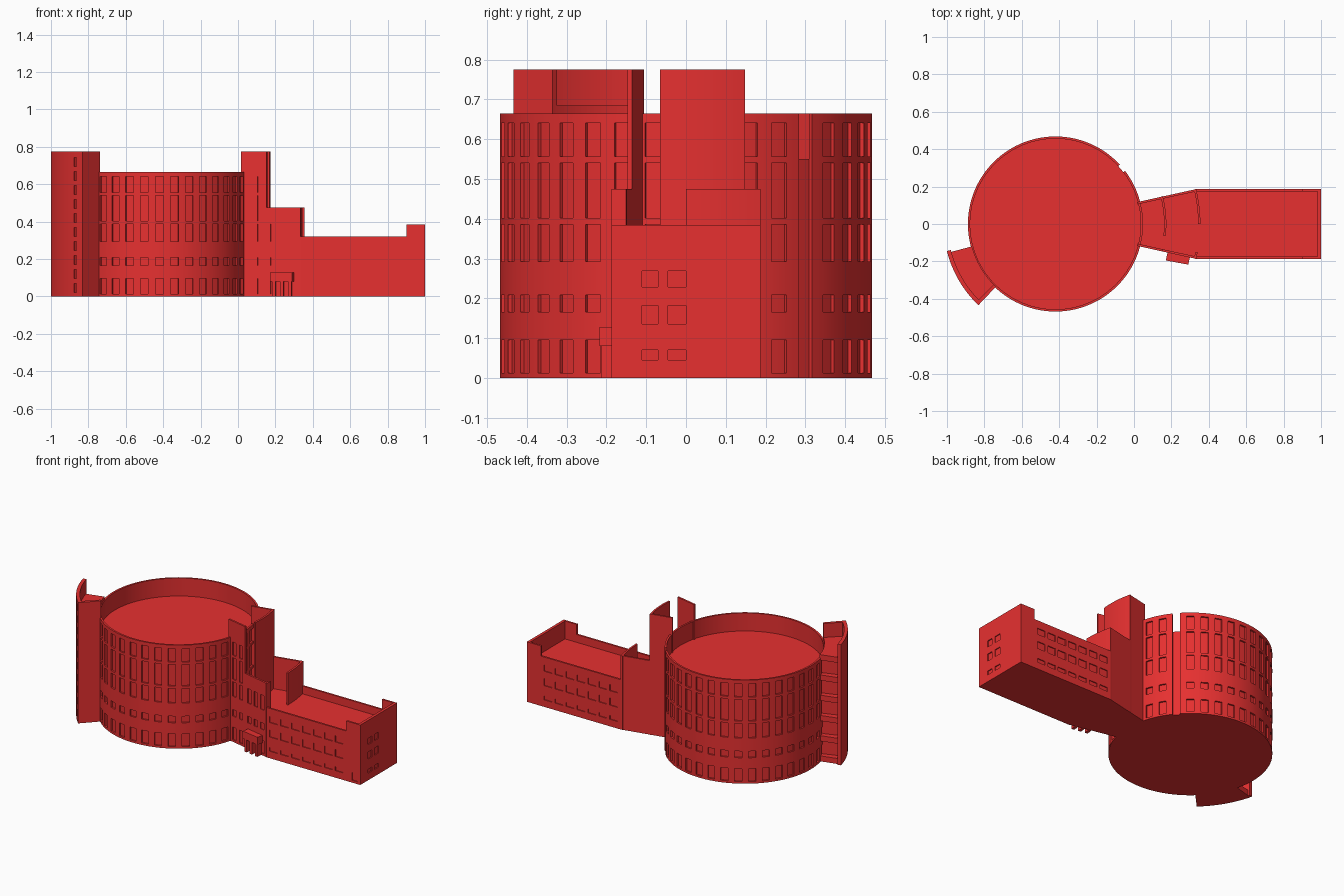
import bpy, bmesh, math
from math import radians, cos, sin

if "Cube" in bpy.data.objects:
    bpy.data.objects.remove(bpy.data.objects["Cube"])

CX = -0.42          # centre of the round drum
RED = bpy.data.materials.new("red")
RED.diffuse_color = (0.8, 0.03, 0.03, 1)
RED.use_nodes = True
RED.node_tree.nodes["Principled BSDF"].inputs["Base Color"].default_value = RED.diffuse_color


def finish(name, bm):
    bmesh.ops.remove_doubles(bm, verts=bm.verts, dist=1e-5)
    me = bpy.data.meshes.new(name)
    bm.to_mesh(me)
    bm.free()
    ob = bpy.data.objects.new(name, me)
    bpy.context.collection.objects.link(ob)
    me.materials.append(RED)
    bpy.ops.object.select_all(action='DESELECT')
    ob.select_set(True)
    bpy.context.view_layer.objects.active = ob
    bpy.ops.object.shade_smooth_by_angle(angle=radians(25))
    return ob


def arc(r):
    return lambda u, d: (CX + (r - d) * cos(radians(u)), (r - d) * sin(radians(u)))


def line(a, b):
    dx, dy = b[0] - a[0], b[1] - a[1]
    n = math.hypot(dx, dy)
    return lambda u, d: (a[0] + dx * u - dy / n * d, a[1] + dy * u + dx / n * d)


def wall(name, f, us, z0, z1, t, cols=(), rows=(), d=0.006, special=None, ring=False):
    """Thick wall along path f(u, depth) with recessed windows at cols x rows."""
    us = sorted(set(us) | {x for c in cols for x in c})
    zs = sorted({z0, z1} | {z for r in rows for z in r if z0 < z < z1})
    inside = lambda v, spans: any(a < v < b for a, b in spans)

    def depth(i, j):
        u, z = (us[i] + us[i + 1]) / 2, (zs[j] + zs[j + 1]) / 2
        s = special(u, z) if special else None
        if s is not None:
            return s
        return d if inside(u, cols) and inside(z, rows) else 0

    nu, nz = len(us) - 1, len(zs) - 1
    D = [[depth(i, j) for j in range(nz)] for i in range(nu)]
    bm = bmesh.new()

    def quad(*pts):
        bm.faces.new([bm.verts.new((*f(u, dd), z)) for u, dd, z in pts])

    for i in range(nu):
        a, b = us[i], us[i + 1]
        for j in range(nz):
            lo, hi, p = zs[j], zs[j + 1], D[i][j]
            if p < t:
                quad((a, p, lo), (b, p, lo), (b, p, hi), (a, p, hi))
                quad((b, t, lo), (a, t, lo), (a, t, hi), (b, t, hi))
            if i + 1 < nu and D[i + 1][j] != p:
                q = D[i + 1][j]
                quad((b, p, lo), (b, q, lo), (b, q, hi), (b, p, hi))
            if j + 1 < nz and D[i][j + 1] != p:
                q = D[i][j + 1]
                quad((a, p, hi), (b, p, hi), (b, q, hi), (a, q, hi))
            if not ring and i == 0:
                quad((a, t, lo), (a, p, lo), (a, p, hi), (a, t, hi))
            if not ring and i == nu - 1:
                quad((b, p, lo), (b, t, lo), (b, t, hi), (b, p, hi))
        p, q = D[i][-1], D[i][0]
        if p < t:
            quad((a, p, z1), (b, p, z1), (b, t, z1), (a, t, z1))
        if q < t:
            quad((a, t, z0), (b, t, z0), (b, q, z0), (a, q, z0))
    return finish(name, bm)


def prism(name, pts, z0, z1):
    bm = bmesh.new()
    lo = [bm.verts.new((x, y, z0)) for x, y in pts]
    hi = [bm.verts.new((x, y, z1)) for x, y in pts]
    bm.faces.new(lo[::-1])
    bm.faces.new(hi)
    n = len(pts)
    for i in range(n):
        k = (i + 1) % n
        bm.faces.new((lo[i], lo[k], hi[k], hi[i]))
    return finish(name, bm)


def steps(a, b, n):
    return [a + (b - a) * i / n for i in range(n + 1)]


# Round drum: windowed wall, one full-height slit, sunken roof
ROOF = 0.55
ROWS = [(0.013, 0.095), (0.166, 0.208), (0.293, 0.386), (0.402, 0.54), (0.556, 0.641)]
cols = [(k * 10 - 2.65, k * 10 + 2.65) for k in range(36)]


def slit(u, z):
    if abs(u - 40) < 2.65:
        return 0.012 if z > ROOF else 0.0115
    return None


wall("drum_wall", arc(0.468), [k * 5 - 5 for k in range(73)], 0, 0.665, 0.012,
     cols, ROWS + [(ROOF, 0.556)], 0.01,
     lambda u, z: slit(u, z) if slit(u, z) is not None else (0 if ROOF < z < 0.556 else None), True)
prism("drum_roof", [arc(0.4565)(u, 0) for u in range(0, 360, 5)], 0, ROOF)

# Curved stair tower on the far left
TA, TB = 194, 226.5
wall("stair_outer_wall", arc(0.598), steps(TA, TB, 12), 0, 0.775, 0.022,
     [(220, 222.2)], [(0.02 + 0.075 * i, 0.068 + 0.075 * i) for i in range(10)], 0.008)
wall("stair_end_wall", arc(0.58), steps(TB - 2, TB, 1), 0, 0.775, 0.118)
wall("stair_core", arc(0.58), steps(199, TB - 1, 10), 0, 0.685, 0.118)
for i in range(6):
    wall(f"stair_landing_{i}", arc(0.58), steps(195, 200, 2), 0.13 * i, 0.13 * i + 0.035, 0.118)

# Connector between drum and wing: splayed side walls in two heights
side = lambda x, s: (x, s * (0.12 + (x - 0.03) * 0.22))
X0, X1, X2, X3 = 0.015, 0.153, 0.333, 0.9
wall("front_tall_wall", line(side(X0, -1), side(X1, -1)), [0, 1], 0, 0.775, 0.012,
     [(0.25, 0.45), (0.65, 0.85)], ROWS)
wall("front_mid_wall", line(side(X1, -1), side(X2, -1)), [0, 1], 0, 0.475, 0.012,
     [(0.12, 0.28), (0.42, 0.58), (0.72, 0.88)], ROWS[:3])
wall("back_mid_wall", line(side(X2, 1), side(X1, 1)), [0, 1], 0, 0.475, 0.012)
wall("back_tall_wall", line(side(X1, 1), side(X0, 1)), [0, 1], 0, 0.775, 0.012)
wall("tall_curved_screen", arc(0.593), steps(-6.3, 14.5, 8), 0, 0.775, 0.012)
wall("mid_curved_screen", arc(0.775), steps(0, 14, 6), 0, 0.475, 0.012)
wall("mid_corner_screen", arc(0.775), steps(-14, -11.2, 2), 0, 0.475, 0.012)

# Long low wing with parapet and raised end
W = 0.187
WROWS = [(0.045, 0.07), (0.136, 0.182), (0.229, 0.269)]
wcols = [(0.04 + 0.137 * i, 0.14 + 0.137 * i) for i in range(7)]
wall("wing_front_wall", line((X2, -W), (X3, -W)), [0, 1], 0, 0.32, 0.012, wcols, WROWS)
wall("wing_back_wall", line((X3, W), (X2, W)), [0, 1], 0, 0.32, 0.012, wcols, WROWS)
wall("wing_front_corner", line((X3, -W), (1, -W)), [0, 1], 0, 0.385, 0.012,
     [(0.4, 0.8)], [(0.015, 0.065)])
wall("wing_back_corner", line((1, W), (X3, W)), [0, 1], 0, 0.385, 0.012)
wall("wing_end_wall", line((1, -W), (1, W)), [0, 1], 0, 0.385, 0.018,
     [(0.206, 0.313), (0.38, 0.5)], WROWS)

# Shared floor slab and roof deck under connector and wing
E = 0.008
ins = lambda x, s: (x, side(x, s)[1] - s * E)
prism("wing_roof", [ins(0.0, -1), ins(X2, -1), (1 - E, -W + E), (1 - E, W - E),
                    ins(X2, 1), ins(0.0, 1)], 0, 0.27)

# Entrance canopy on legs
prism("entrance_canopy", [(0.17, -0.195), (0.29, -0.217), (0.299, -0.178), (0.18, -0.15)],
      0.08, 0.128)
for i, x in enumerate((0.182, 0.225, 0.268)):
    y = -0.193 - (x - 0.17) * 0.18
    prism(f"canopy_leg_{i}", [(x, y), (x + 0.018, y - 0.003), (x + 0.022, y + 0.034),
                              (x + 0.004, y + 0.037)], 0, 0.08)
